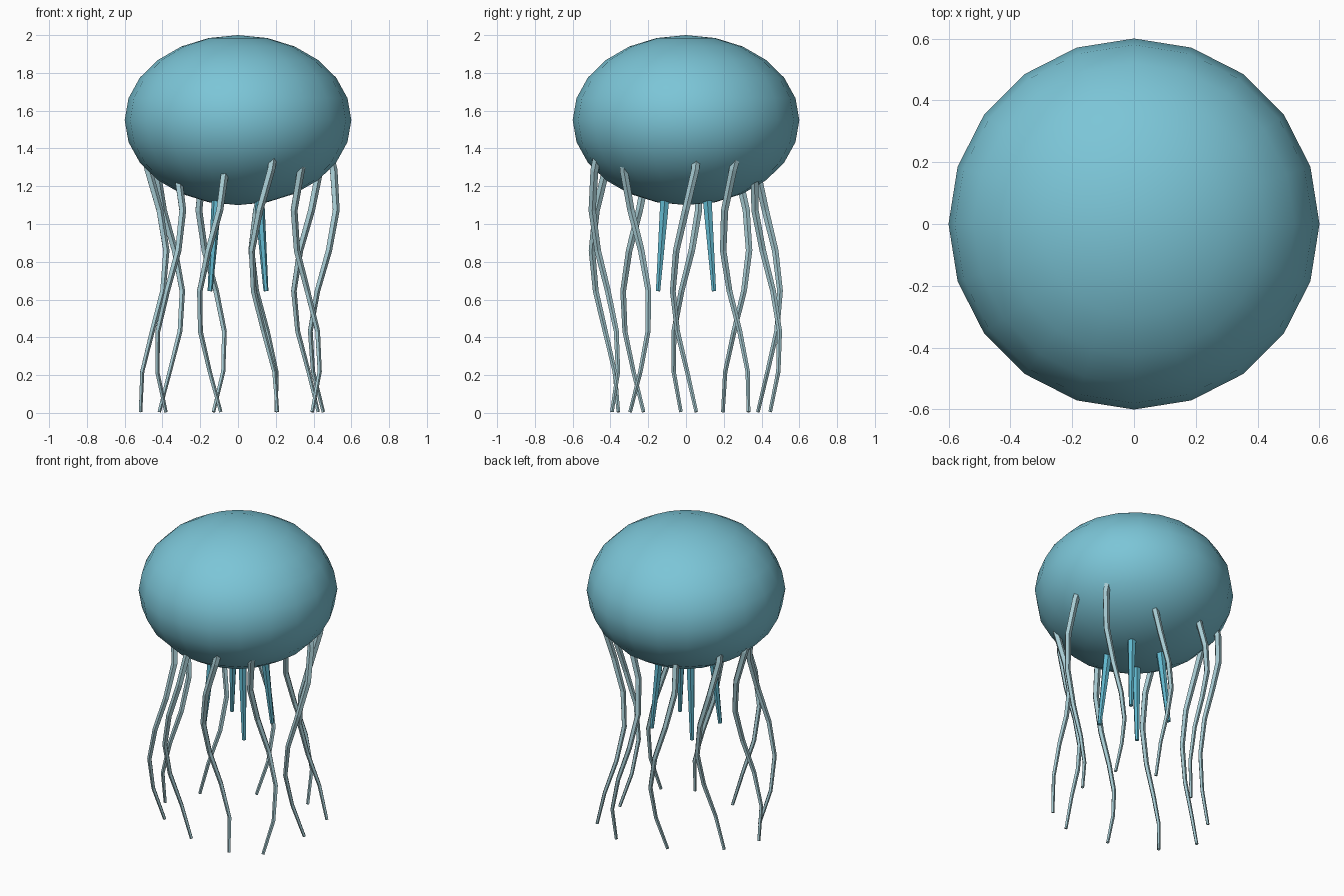
import bpy, bmesh, math
from mathutils import Vector

if "Cube" in bpy.data.objects:
    bpy.data.objects.remove(bpy.data.objects["Cube"])


def material(name, rgb):
    m = bpy.data.materials.new(name)
    m.diffuse_color = (*rgb, 1)
    m.use_nodes = True
    m.node_tree.nodes["Principled BSDF"].inputs["Base Color"].default_value = m.diffuse_color
    return m


BELL = material("bell_blue", (0.20, 0.56, 0.68))
ARM = material("arm_blue", (0.12, 0.48, 0.62))
TENTACLE = material("pale_blue_grey", (0.38, 0.59, 0.64))


def tube(name, pts, r0, r1, sides, mat):
    """Tapered low-poly tube along a list of points."""
    bm = bmesh.new()
    rings = []
    last = len(pts) - 1
    for j, p in enumerate(pts):
        d = (pts[min(j + 1, last)] - pts[max(j - 1, 0)]).normalized()
        u = (Vector((1, 0, 0)) - d * d.x).normalized()
        v = d.cross(u)
        r = r0 + (r1 - r0) * j / last
        rings.append([bm.verts.new(p + r * (math.cos(a) * u + math.sin(a) * v))
                      for a in (2 * math.pi * k / sides for k in range(sides))])
    for a, b in zip(rings, rings[1:]):
        for k in range(sides):
            n = (k + 1) % sides
            bm.faces.new((a[k], a[n], b[n], b[k]))
    bm.faces.new(rings[0])
    bm.faces.new(rings[-1])
    bmesh.ops.recalc_face_normals(bm, faces=bm.faces)
    me = bpy.data.meshes.new(name)
    bm.to_mesh(me)
    bm.free()
    me.materials.append(mat)
    ob = bpy.data.objects.new(name, me)
    bpy.context.collection.objects.link(ob)
    return ob


# Bell: smooth flattened sphere
bpy.ops.mesh.primitive_uv_sphere_add(segments=20, ring_count=12, radius=1,
                                     location=(0, 0, 1.55))
bell = bpy.context.object
bell.name = "bell"
bell.scale = (0.6, 0.6, 0.45)
bpy.ops.object.transform_apply(location=False, rotation=False, scale=True)
bpy.ops.object.shade_smooth()
bell.data.materials.append(BELL)

# Ten wavy tentacles, each with its own phase
for i in range(10):
    a = math.radians(36 * i)
    pts = [Vector((0.45 * math.cos(a) + 0.07 * math.sin(i + 0.9 * j),
                   0.45 * math.sin(a) + 0.07 * math.cos(i + 0.8 * j),
                   1.5 - 1.495 * j / 7)) for j in range(8)]
    tube(f"tentacle_{i + 1}", pts, 0.024, 0.010, 5, TENTACLE)

# Four short oral arms under the bell
for i, (sx, sy) in enumerate(((1, 1), (-1, 1), (-1, -1), (1, -1))):
    pts = [Vector((sx * 0.10, sy * 0.10, 1.3)), Vector((sx * 0.148, sy * 0.148, 0.645))]
    tube(f"oral_arm_{i + 1}", pts, 0.032, 0.013, 6, ARM)
